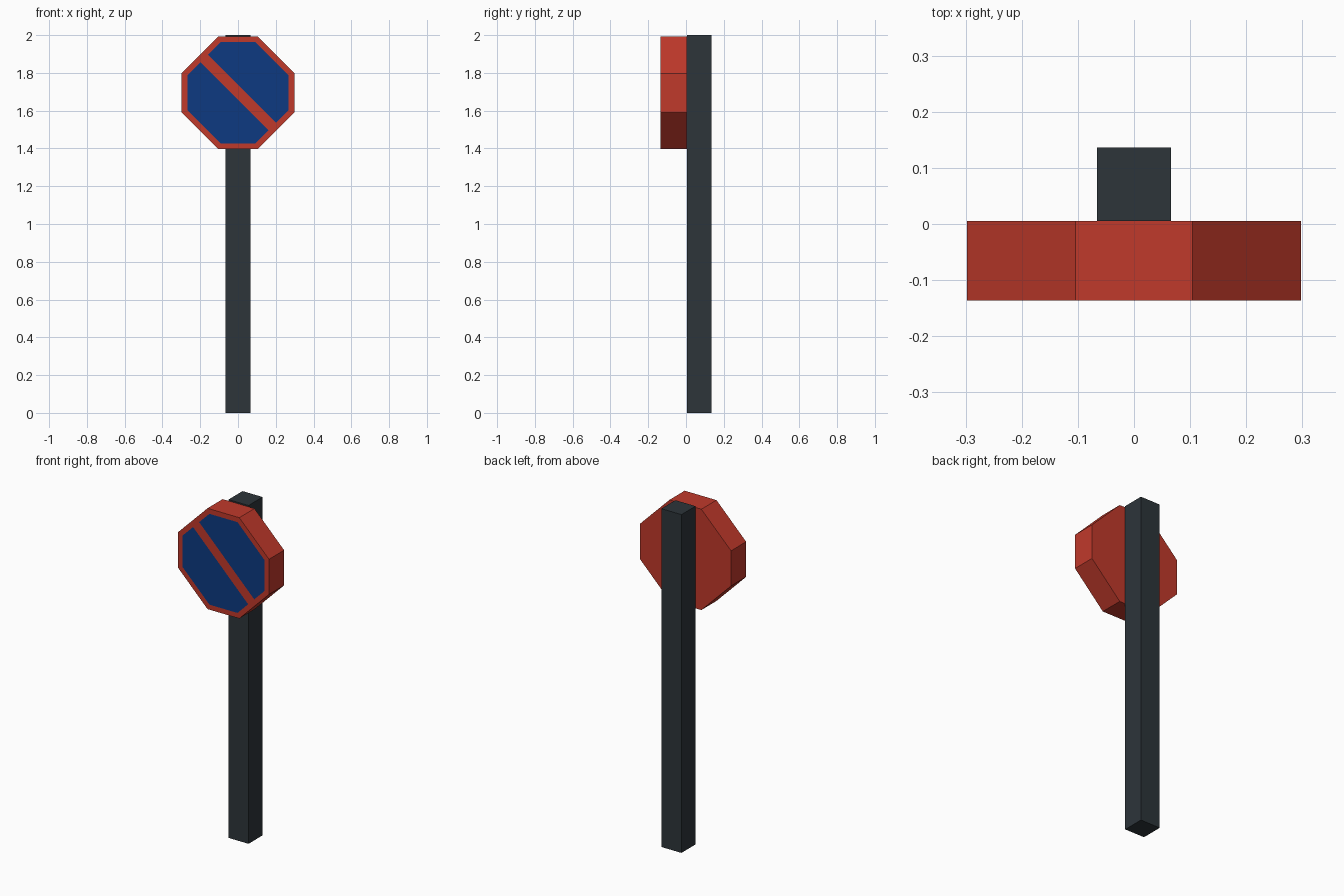
import bpy, bmesh
from mathutils import Vector

if "Cube" in bpy.data.objects:
    bpy.data.objects.remove(bpy.data.objects["Cube"])


def material(name, rgb):
    m = bpy.data.materials.new(name)
    m.diffuse_color = (*rgb, 1)
    m.use_nodes = True
    m.node_tree.nodes["Principled BSDF"].inputs["Base Color"].default_value = m.diffuse_color
    return m


red = material("red", (0.527, 0.041, 0.024))
blue = material("blue", (0.004, 0.042, 0.22))
dark_grey = material("dark grey", (0.026, 0.035, 0.042))


def make_object(name, bm, mats):
    bmesh.ops.recalc_face_normals(bm, faces=bm.faces)
    me = bpy.data.meshes.new(name)
    bm.to_mesh(me)
    bm.free()
    for m in mats:
        me.materials.append(m)
    ob = bpy.data.objects.new(name, me)
    bpy.context.collection.objects.link(ob)
    return ob


# Square post behind the sign
W, Y_MID, Y_HALF = 0.131, 0.005, 0.136
bm = bmesh.new()
bmesh.ops.create_cube(bm, size=1)
for v in bm.verts:
    v.co = (v.co.x * W, Y_HALF - W / 2 + v.co.y * W, v.co.z * 2 + 1)
make_object("post", bm, [dark_grey])

# Octagonal sign plate
CZ, R, S = 1.694, 0.298, 0.104
bm = bmesh.new()
outline = [(S, R), (R, S), (R, -S), (S, -R), (-S, -R), (-R, -S), (-R, S), (-S, R)]
front = bm.faces.new([bm.verts.new((x, -Y_HALF, CZ + z)) for x, z in outline])
ext = bmesh.ops.extrude_face_region(bm, geom=[front], use_keep_orig=True)
back_verts = [g for g in ext["geom"] if isinstance(g, bmesh.types.BMVert)]
bmesh.ops.translate(bm, verts=back_verts, vec=(0, Y_MID + Y_HALF, 0))
bmesh.ops.recalc_face_normals(bm, faces=bm.faces)

# Blue panel inset in the front, cut along both edges of the diagonal stripe
front = min(bm.faces, key=lambda f: f.calc_center_median().y)
bmesh.ops.inset_region(bm, faces=[front], thickness=0.032)
panel = [front]
across = Vector((1, 0, 1)).normalized()
centre = Vector((0, -Y_HALF, CZ))
for side in (-1, 1):
    geom = panel + list({e for f in panel for e in f.edges}) + list({v for f in panel for v in f.verts})
    cut = bmesh.ops.bisect_plane(bm, geom=geom, dist=1e-5,
                                 plane_co=centre + across * (0.028 * side + 0.002),
                                 plane_no=across)
    panel = [g for g in cut["geom"] if isinstance(g, bmesh.types.BMFace)]
for f in panel:
    if abs((f.calc_center_median() - centre).dot(across)) > 0.035:
        f.material_index = 1
make_object("sign_plate", bm, [red, blue])
